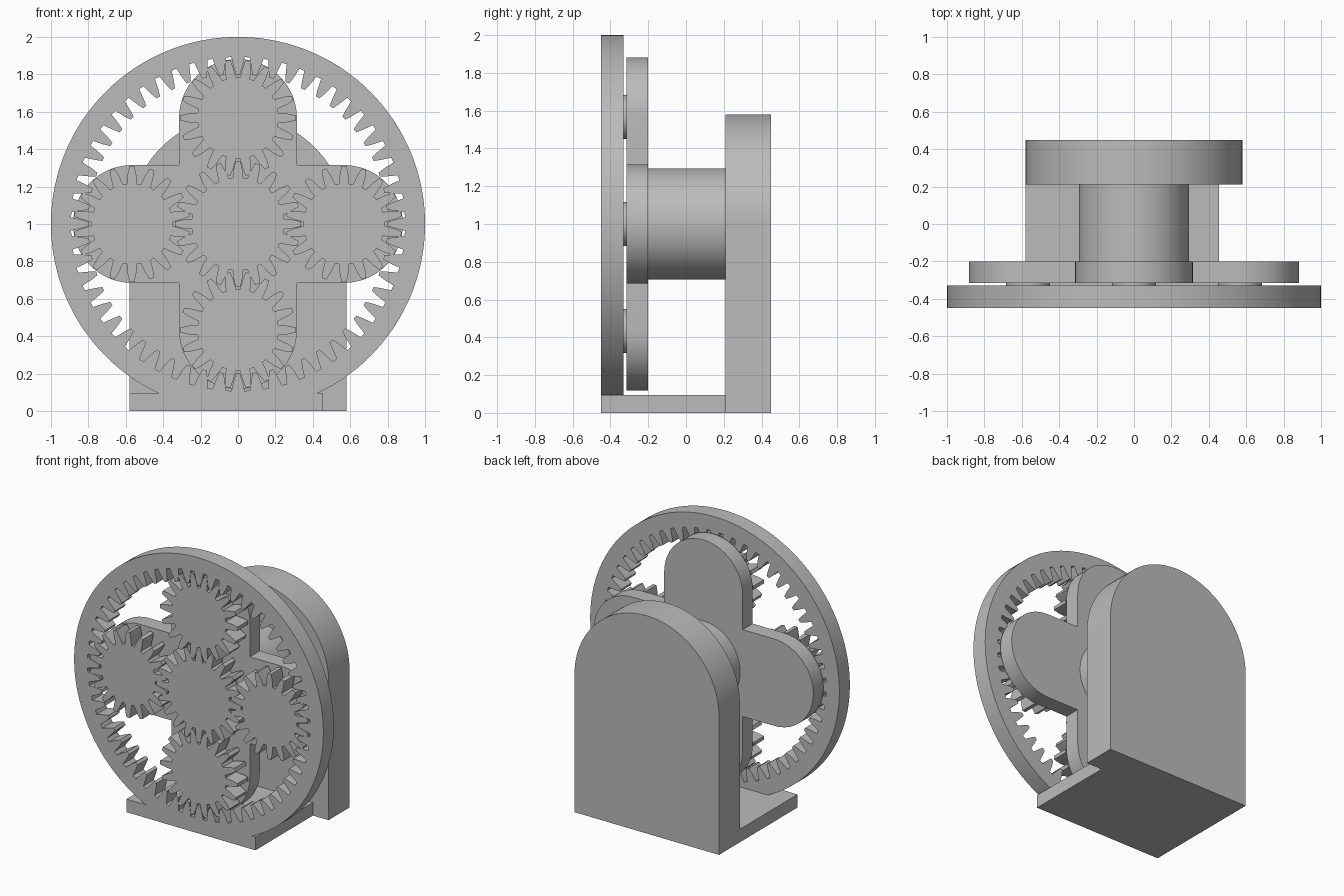
import bpy
import bmesh
from math import sin, cos, pi, tau
from mathutils import Vector

if "Cube" in bpy.data.objects:
    bpy.data.objects.remove(bpy.data.objects["Cube"], do_unlink=True)

steel = bpy.data.materials.new("grey_steel")
steel.use_nodes = True
GREY = (0.5, 0.5, 0.5, 1)
steel.diffuse_color = GREY
steel.node_tree.nodes["Principled BSDF"].inputs["Base Color"].default_value = GREY

AXIS_Z = 1.0          # height of the main axis
ORBIT = 0.567         # distance from sun to planet centres
GEAR_Y = (-0.45, -0.33)


def finish(bm, name):
    bmesh.ops.recalc_face_normals(bm, faces=bm.faces)
    mesh = bpy.data.meshes.new(name)
    bm.to_mesh(mesh)
    bm.free()
    mesh.materials.append(steel)
    ob = bpy.data.objects.new(name, mesh)
    bpy.context.collection.objects.link(ob)
    bpy.ops.object.select_all(action="DESELECT")
    ob.select_set(True)
    bpy.context.view_layer.objects.active = ob
    bpy.ops.object.shade_smooth_by_angle(angle=pi / 9)
    return ob


def prism(name, outline, y, centre=(0, AXIS_Z)):
    """Extrude an x-z outline from y[0] to y[1]."""
    bm = bmesh.new()
    front = bm.faces.new([bm.verts.new((centre[0] + px, y[0], centre[1] + pz))
                          for px, pz in outline])
    back = bmesh.ops.extrude_face_region(bm, geom=[front])
    moved = [g for g in back["geom"] if isinstance(g, bmesh.types.BMVert)]
    bmesh.ops.translate(bm, verts=moved, vec=Vector((0, y[1] - y[0], 0)))
    return finish(bm, name)


def arc(radius, start, end, steps, centre=(0, 0)):
    return [(centre[0] + radius * cos(start + (end - start) * i / steps),
             centre[1] + radius * sin(start + (end - start) * i / steps))
            for i in range(steps + 1)]


def circle(radius, steps=64):
    return arc(radius, 0, tau, steps)[:-1]


def teeth(count, root, pitch, tip, phase=0.0):
    """Gear outline: six points for each tapered tooth."""
    profile = [(-0.36, root), (-0.24, pitch), (-0.12, tip),
               (0.12, tip), (0.24, pitch), (0.36, root)]
    return [(r * cos(a), r * sin(a)) for i in range(count)
            for t, r in profile for a in [phase + tau * (i + t) / count]]


# Internal ring gear: toothed bore joined to a round rim at matching angles
bm = bmesh.new()
loops = []
for y in GEAR_Y:
    bore = teeth(56, 0.893, 0.836, 0.80)
    rim = [Vector(p).normalized() for p in bore]
    loops.append([[bm.verts.new((p[0], y, AXIS_Z + p[1])) for p in ring]
                  for ring in (bore, rim)])
(bore_f, rim_f), (bore_b, rim_b) = loops
for a, b in ((bore_f, rim_f), (rim_f, rim_b), (rim_b, bore_b), (bore_b, bore_f)):
    for i in range(len(a)):
        j = (i + 1) % len(a)
        bm.faces.new((a[i], a[j], b[j], b[i]))
finish(bm, "ring_gear")

# Sun gear
prism("sun_gear", teeth(20, 0.247, 0.298, 0.338), GEAR_Y)

# Planet gears with their pins
for k, side in enumerate(("left", "upper", "right", "lower")):
    turn = k * pi / 2
    centre = (ORBIT * cos(turn), AXIS_Z + ORBIT * sin(turn))
    prism(side + "_planet_gear",
          teeth(18, 0.217, 0.269, 0.311, turn + pi / 2), GEAR_Y, centre)
    prism(side + "_planet_pin", circle(0.117), (-0.34, -0.31), centre)

# Cross-shaped carrier: four round-ended arms meeting at square inner corners
ARM = 0.315
cross = []
for k in range(4):
    turn = k * pi / 2
    cross += arc(ARM, turn - pi / 2, turn + pi / 2, 32,
                 (ORBIT * cos(turn), ORBIT * sin(turn)))
    corner = turn + pi / 4
    cross.append((ARM * 2 ** 0.5 * cos(corner), ARM * 2 ** 0.5 * sin(corner)))
prism("planet_carrier", cross, (-0.315, -0.2))

# Drive shaft between carrier and housing
prism("drive_shaft", circle(0.295, 96), (-0.21, 0.22))

# Arched rear housing
HALF = 0.58
prism("rear_housing",
      arc(HALF, 0, pi, 64) + [(-HALF, -AXIS_Z), (HALF, -AXIS_Z)], (0.21, 0.45))

# Base plate, a little short on one side
prism("base_plate", [(-HALF, 0), (0.455, 0), (0.455, 0.095), (-HALF, 0.095)],
      (-0.45, 0.21), (0, 0))
